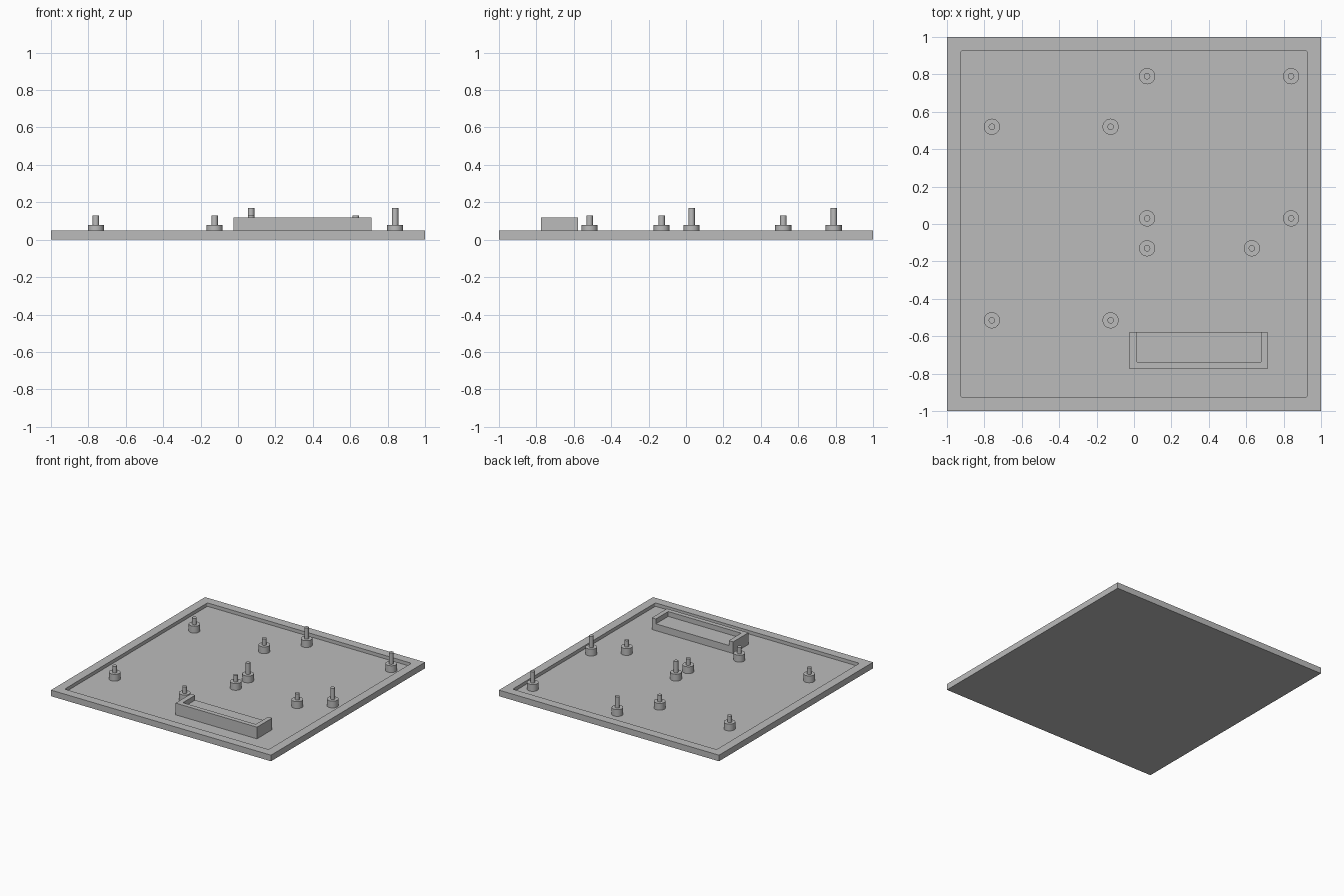
import bpy
import bmesh
import math

cube = bpy.data.objects.get("Cube")
if cube:
    bpy.data.objects.remove(cube, do_unlink=True)

FLOOR = 0.022        # inside floor of the tray
LIP = 0.05           # top of the tray rim
SEAT = 0.078         # top of the standoff bases and of the bracket shelf

grey = bpy.data.materials.new("light grey plastic")
grey.use_nodes = True
colour = (0.5, 0.5, 0.5, 1)
grey.diffuse_color = colour
grey.node_tree.nodes["Principled BSDF"].inputs["Base Color"].default_value = colour


def finish(name, bm):
    bmesh.ops.recalc_face_normals(bm, faces=bm.faces)
    mesh = bpy.data.meshes.new(name)
    bm.to_mesh(mesh)
    bm.free()
    mesh.materials.append(grey)
    obj = bpy.data.objects.new(name, mesh)
    bpy.context.collection.objects.link(obj)
    return obj


def box(name, low, high, round_corners=0):
    bm = bmesh.new()
    bmesh.ops.create_cube(bm, size=1)
    for v in bm.verts:
        v.co = [(a + b) / 2 + c * (b - a) for a, b, c in zip(low, high, v.co)]
    if round_corners:
        upright = [e for e in bm.edges
                   if abs(e.verts[0].co.z - e.verts[1].co.z) > 0.001]
        bmesh.ops.bevel(bm, geom=upright, offset=round_corners, segments=4,
                        profile=0.5, affect='EDGES')
    return finish(name, bm)


def cut(target, cutter):
    mod = target.modifiers.new("Recess", 'BOOLEAN')
    mod.operation = 'DIFFERENCE'
    mod.solver = 'EXACT'
    mod.object = cutter
    cutter.hide_render = True
    cutter.hide_set(True)
    cutter.display_type = 'WIRE'


def standoff(name, x, y, top):
    # Stepped profile spun round the post's axis
    profile = [(0, FLOOR), (0.043, FLOOR), (0.043, SEAT),
               (0.017, SEAT), (0.017, top), (0, top)]
    bm = bmesh.new()
    verts = [bm.verts.new((r, 0, z)) for r, z in profile]
    edges = [bm.edges.new(pair) for pair in zip(verts, verts[1:])]
    bmesh.ops.spin(bm, geom=verts + edges, cent=(0, 0, 0), axis=(0, 0, 1),
                   angle=math.tau, steps=32)
    bmesh.ops.remove_doubles(bm, verts=bm.verts, dist=0.0001)
    obj = finish(name, bm)
    obj.location = (x, y, 0)
    bpy.ops.object.select_all(action='DESELECT')
    obj.select_set(True)
    bpy.context.view_layer.objects.active = obj
    bpy.ops.object.shade_smooth_by_angle(angle=math.radians(35))


# Tray with a shallow recess inside a flat rim
tray = box("base_tray", (-1, -1, 0), (1, 1, LIP))
cut(tray, box("tray_recess_cutter", (-0.927, -0.927, FLOOR), (0.927, 0.927, 0.2), 0.012))

# Holder block with a shelf open towards the back
holder = box("holder_bracket", (-0.025, -0.775, FLOOR), (0.715, -0.577, 0.118))
cut(holder, box("holder_recess_cutter", (0.015, -0.737, SEAT), (0.678, -0.5, 0.2)))

# Board standoffs: a tall group and two shorter groups
groups = [("tall", (0.07, 0.84), (0.79, 0.03), 0.17),
          ("short", (-0.76, -0.125), (0.52, -0.515), 0.13),
          ("front", (0.07, 0.63), (-0.13,), 0.13)]
for label, xs, ys, top in groups:
    for i, x in enumerate(xs):
        for j, y in enumerate(ys):
            row = ("back", "front")[j]
            side = ("right", "left")[i]
            standoff(f"{label}_standoff_{row}_{side}", x, y, top)
